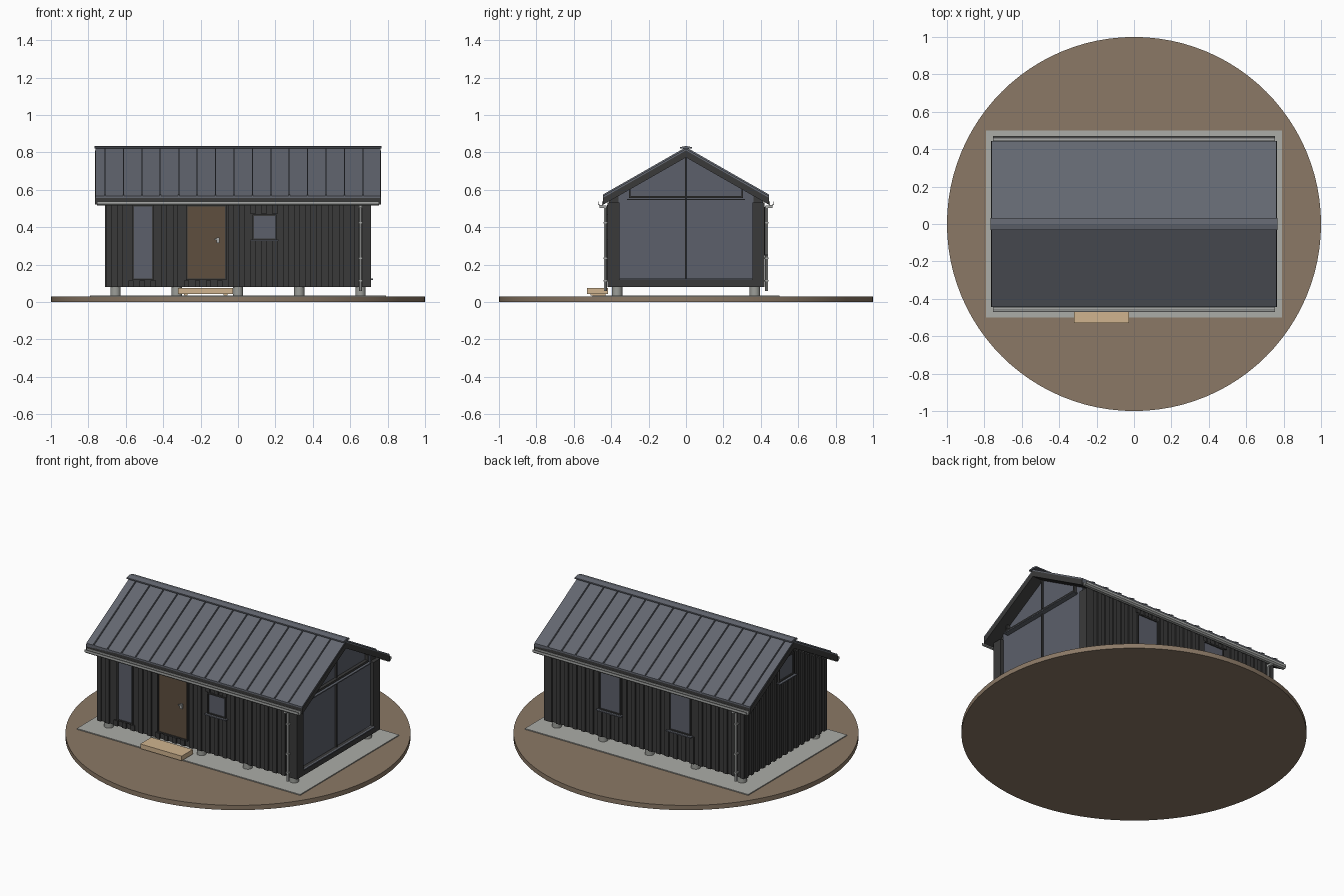
import bpy, bmesh, math
from mathutils import Vector

if "Cube" in bpy.data.objects:
    bpy.data.objects.remove(bpy.data.objects["Cube"])


def material(name, hex_colour):
    lin = []
    for i in (0, 2, 4):
        c = int(hex_colour[i:i + 2], 16) / 255
        lin.append(c / 12.92 if c < 0.04045 else ((c + 0.055) / 1.055) ** 2.4)
    m = bpy.data.materials.new(name)
    m.diffuse_color = (*lin, 1)
    m.use_nodes = True
    m.node_tree.nodes["Principled BSDF"].inputs["Base Color"].default_value = m.diffuse_color
    return m


SOIL = material("soil", "8B7966")
GRAVEL = material("gravel", "ABACA7")
CLADDING = material("black_cladding", "3A3A3A")
ROOF = material("roof_metal", "636770")
GLASS = material("glass", "5C606B")
DOOR = material("door_wood", "5F4F3F")
STEP = material("pale_timber", "D0B48F")
GUTTER = material("gutter_metal", "A8AAA8")
CONCRETE = material("concrete", "9C9E99")


def finish(name, bm, mat):
    bmesh.ops.recalc_face_normals(bm, faces=bm.faces)
    me = bpy.data.meshes.new(name)
    bm.to_mesh(me)
    bm.free()
    me.materials.append(mat)
    ob = bpy.data.objects.new(name, me)
    bpy.context.collection.objects.link(ob)
    return ob


def add_box(bm, x0, x1, y0, y1, z0, z1):
    vs = bmesh.ops.create_cube(bm, size=1)["verts"]
    for v in vs:
        v.co = Vector(((x0 + x1) / 2 + v.co.x * (x1 - x0),
                       (y0 + y1) / 2 + v.co.y * (y1 - y0),
                       (z0 + z1) / 2 + v.co.z * (z1 - z0)))


def boxes(name, mat, *dims):
    bm = bmesh.new()
    for d in dims:
        add_box(bm, *d)
    return finish(name, bm, mat)


def add_prism(bm, profile, x0, x1):
    """Extrude a (y, z) outline along x."""
    a = [bm.verts.new((x0, y, z)) for y, z in profile]
    b = [bm.verts.new((x1, y, z)) for y, z in profile]
    bm.faces.new(a)
    bm.faces.new(b[::-1])
    for i in range(len(a)):
        j = (i + 1) % len(a)
        bm.faces.new((a[i], b[i], b[j], a[j]))


def prism(name, mat, profile, x0, x1):
    bm = bmesh.new()
    add_prism(bm, profile, x0, x1)
    return finish(name, bm, mat)


def cylinder(name, mat, r, x, y, z0, z1, n=16):
    bpy.ops.mesh.primitive_cylinder_add(vertices=n, radius=r, depth=z1 - z0,
                                        location=(x, y, (z0 + z1) / 2))
    ob = bpy.context.object
    ob.name = name
    ob.data.materials.append(mat)
    bpy.ops.object.shade_smooth_by_angle()
    return ob


# Roof slope
EAVE_Y, EAVE_Z, RIDGE_Z, THICK = 0.443, 0.567, 0.82, 0.047
SLOPE = (RIDGE_Z - EAVE_Z) / EAVE_Y


def under(y):
    return RIDGE_Z - THICK - SLOPE * abs(y)


def top(y):
    return RIDGE_Z - SLOPE * abs(y)


# Ground
cylinder("ground_disc", SOIL, 1.0, 0, 0, 0, 0.03, 96)
boxes("gravel_pad", GRAVEL, (-0.79, 0.79, -0.5, 0.5, 0.028, 0.036))

# Foundation piles
for i in range(5):
    for s in (-1, 1):
        cylinder("pile", CONCRETE, 0.028, -0.655 + i * 0.3275, s * 0.368, 0.03, 0.085)

# House body
prism("house_body", CLADDING, [(-0.412, 0.08), (0.412, 0.08), (0.412, under(0.412)),
      (0, under(0)), (-0.412, under(0.412))], -0.7, 0.685)

# Openings: (centre, half width, bottom, top)
FRONT = [(-0.507, 0.048, 0.125, 0.51), (-0.17, 0.1, 0.125, 0.51), (0.142, 0.057, 0.34, 0.46)]
BACK = [(-0.25, 0.07, 0.262, 0.5), (0.245, 0.07, 0.262, 0.5)]
LEFT = [(0, 0.068, 0.575, 0.70)]


def spans(c, w, z0, z1, openings):
    """Vertical batten pieces left over around the openings."""
    for oc, hw, ob, ot in openings:
        if abs(c - oc) < hw + w + 0.006:
            return [(a, b) for a, b in ((z0, ob - 0.01), (ot + 0.01, z1)) if b - a > 0.01]
    return [(z0, z1)]


# Board and batten cladding
bm = bmesh.new()
for i in range(24):
    x = -0.69 + i * 0.0592
    for s, holes in ((-1, FRONT), (1, BACK)):
        for a, b in spans(x, 0.014, 0.08, under(0.42), holes):
            add_box(bm, x - 0.014, x + 0.014, *sorted((s * 0.405, s * 0.421)), a, b)
for i in range(15):
    y = -0.3955 + i * 0.0565
    for a, b in spans(y, 0.013, 0.08, under(abs(y) + 0.013), LEFT):
        add_box(bm, -0.711, -0.695, y - 0.013, y + 0.013, a, b)
finish("cladding_battens", bm, CLADDING)


# Windows and door on the long walls
def wall_opening(name, s, opening, mat, sill):
    c, hw, z0, z1 = opening

    def slab(x0, x1, d0, d1, a, b):
        return (x0, x1, *sorted((s * d0, s * d1)), a, b)
    t = 0.008
    boxes(name + "_panel", mat, slab(c - hw, c + hw, 0.408, 0.415, z0, z1))
    boxes(name + "_frame", CLADDING,
          slab(c - hw - t, c - hw, 0.405, 0.422, z0 - t, z1 + t),
          slab(c + hw, c + hw + t, 0.405, 0.422, z0 - t, z1 + t),
          slab(c - hw, c + hw, 0.405, 0.422, z1, z1 + t),
          slab(c - hw, c + hw, 0.405, 0.422, z0 - t, z0))
    if sill:
        boxes(name + "_sill", ROOF, slab(c - hw - 0.018, c + hw + 0.018, 0.41, 0.436, z0 - 0.014, z0 - 0.007))


wall_opening("tall_window", -1, FRONT[0], GLASS, False)
wall_opening("door", -1, FRONT[1], DOOR, False)
wall_opening("small_window", -1, FRONT[2], GLASS, True)
for o in BACK:
    wall_opening("back_window", 1, o, GLASS, True)
boxes("door_handle", GUTTER, (-0.115, -0.1, -0.425, -0.412, 0.315, 0.345),
      (-0.125, -0.1, -0.43, -0.424, 0.332, 0.34))

# Left gable window
boxes("left_gable_glass", GLASS, (-0.705, -0.698, -0.068, 0.068, 0.575, 0.70))
boxes("left_gable_frame", CLADDING,
      (-0.713, -0.695, -0.076, -0.068, 0.567, 0.708), (-0.713, -0.695, 0.068, 0.076, 0.567, 0.708),
      (-0.713, -0.695, -0.068, 0.068, 0.70, 0.708), (-0.713, -0.695, -0.068, 0.068, 0.567, 0.575))
boxes("left_gable_sill", ROOF, (-0.728, -0.7, -0.085, 0.085, 0.56, 0.567))

# Glazed right gable
prism("gable_glass", GLASS, [(-0.36, 0.12), (0.36, 0.12), (0.36, under(0.36)),
      (0, under(0)), (-0.36, under(0.36))], 0.683, 0.69)
boxes("gable_posts", CLADDING,
      (0.68, 0.711, -0.421, -0.355, 0.08, under(0.421)),
      (0.68, 0.711, 0.355, 0.421, 0.08, under(0.421)),
      (0.68, 0.711, -0.355, 0.355, 0.08, 0.125),
      (0.68, 0.7, -0.005, 0.005, 0.125, under(0)))
boxes("gable_transom", CLADDING,
      (0.685, 0.711, -0.305, 0.305, 0.555, 0.568),
      (0.685, 0.711, -0.305, -0.296, 0.568, under(0.3)),
      (0.685, 0.711, 0.296, 0.305, 0.568, under(0.3)))
boxes("gable_sills", ROOF, (0.69, 0.722, -0.315, 0.315, 0.544, 0.551),
      (0.69, 0.722, -0.355, 0.355, 0.118, 0.125))

# Roof: dark slab with rake edges, metal sheet, standing seams
RX = 0.765
for s in (-1, 1):
    e = s * EAVE_Y
    prism("roof_slab", CLADDING, [(0, top(0) - 0.01), (e, top(e) - 0.01), (e, under(e)), (0, under(0))], -RX, RX)
    prism("roof_sheet", ROOF, [(0, top(0)), (e, top(e)), (e, top(e) - 0.028),
          (e * 0.99, top(e) - 0.028), (e * 0.99, top(e) - 0.01), (0, top(0) - 0.01)], -RX + 0.002, RX - 0.002)
    bm = bmesh.new()
    for i in range(15):
        x = -0.711 + i * 0.0985
        add_prism(bm, [(0, top(0) + 0.008), (e, top(e) + 0.008), (e, top(e) - 0.002), (0, top(0) - 0.002)],
                  x - 0.003, x + 0.003)
    finish("roof_seams", bm, ROOF)
prism("ridge_cap", ROOF, [(-0.031, 0.82), (-0.031, 0.828), (0, 0.834), (0.031, 0.828), (0.031, 0.82), (0, 0.822)],
      -RX - 0.002, RX + 0.002)

# Gutters (open channel) and downpipes
for s in (-1, 1):
    ch = [(0.444, 0.538), (0.444, 0.515), (0.462, 0.515), (0.471, 0.523), (0.471, 0.538),
          (0.467, 0.538), (0.467, 0.525), (0.46, 0.519), (0.448, 0.519), (0.448, 0.538)]
    prism("gutter", GUTTER, [(s * y, z) for y, z in ch], -0.755, 0.755)
    x = -s * 0.655
    cylinder("downpipe", GUTTER, 0.008, x, s * 0.431, 0.06, 0.51, 12)
    boxes("downpipe_outlet", GUTTER, (x - 0.008, x + 0.008, *sorted((s * 0.424, s * 0.462)), 0.503, 0.517))
    boxes("pipe_bracket", GUTTER, *[(x - 0.011, x + 0.011, *sorted((s * 0.415, s * 0.441)), z, z + 0.008)
                                    for z in (0.11, 0.23, 0.42)])

# Entrance step
boxes("entrance_step", STEP, (-0.32, -0.027, -0.53, -0.418, 0.044, 0.074))
boxes("step_feet", STEP, (-0.29, -0.27, -0.51, -0.43, 0.034, 0.046), (-0.077, -0.057, -0.51, -0.43, 0.034, 0.046))
